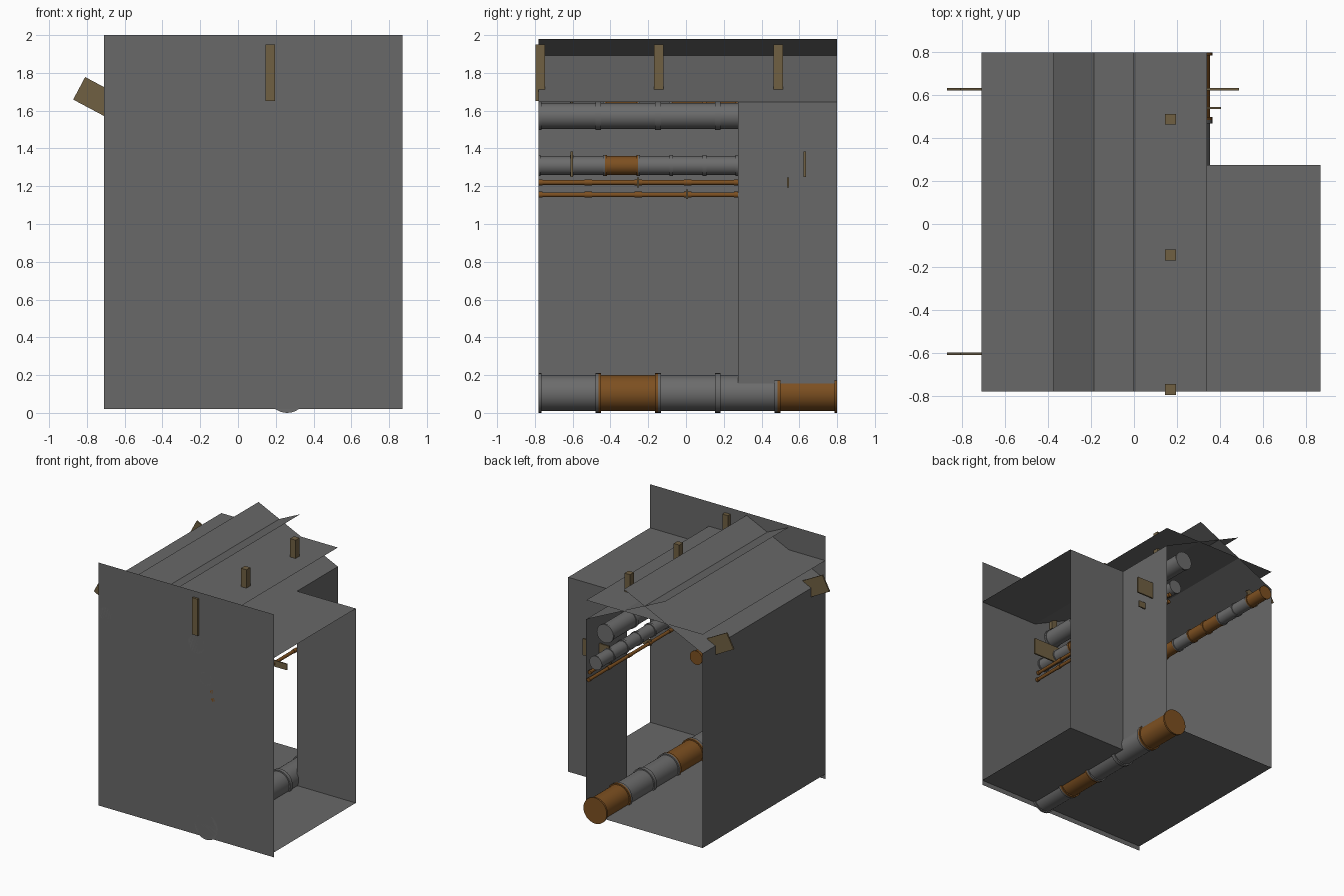
import bpy, bmesh, math
from mathutils import Matrix, Vector

if "Cube" in bpy.data.objects:
    bpy.data.objects.remove(bpy.data.objects["Cube"])


def material(name, rgb):
    m = bpy.data.materials.new(name)
    m.diffuse_color = (*rgb, 1)
    m.use_nodes = True
    m.node_tree.nodes["Principled BSDF"].inputs["Base Color"].default_value = m.diffuse_color
    return m


GRAY = material("panel gray", (0.138, 0.138, 0.138))
STEEL = material("pipe gray", (0.15, 0.15, 0.15))
RUST = material("rust brown", (0.205, 0.08, 0.015))
WOOD = material("bracket tan", (0.16, 0.115, 0.055))
Y0, Y1, YC = -0.78, 0.80, 0.275      # front, back, alcove corner
XL, XI, XR = -0.71, 0.34, 0.87       # left wall, inner wall, right edge
FLOOR, EAVE = 0.06, 1.645


def finish(name, bm, mats):
    me = bpy.data.meshes.new(name)
    bm.to_mesh(me)
    bm.free()
    for m in mats:
        me.materials.append(m)
    ob = bpy.data.objects.new(name, me)
    bpy.context.collection.objects.link(ob)
    return ob


def sheet(name, pts):
    bm = bmesh.new()
    bm.faces.new([bm.verts.new(p) for p in pts])
    return finish(name, bm, [GRAY])


def strip(name, x0, z0, x1, z1, y0=Y0, y1=Y1):
    """Sheet running along y between two points of the cross-section."""
    return sheet(name, [(x0, y0, z0), (x1, y0, z1), (x1, y1, z1), (x0, y1, z0)])


def box(name, center, size, tilt=0):
    bm = bmesh.new()
    bmesh.ops.create_cube(bm, size=1)
    m = Matrix.Translation(Vector(center)) @ Matrix.Rotation(tilt, 4, 'Y') @ Matrix.Diagonal((*size, 1))
    bmesh.ops.transform(bm, matrix=m, verts=bm.verts)
    return finish(name, bm, [WOOD])


def pipe(name, x, z, r, flange, hw, count, rusty, sides=32):
    """Flanged pipe along y made of equal segments, some of them rusty."""
    bm = bmesh.new()
    step = (Y1 - Y0) / count
    prev = None
    for i in range(count):
        a, b = Y0 + i * step, Y0 + (i + 1) * step
        mat = 1 if i in rusty else 0
        stations = [(a, flange), (a + hw, flange), (a + hw, r),
                    (b - hw, r), (b - hw, flange), (b, flange)]
        if prev:
            stations = stations[1:]
        for y, rad in stations:
            ring = [bm.verts.new((x + rad * math.cos(t * math.tau / sides), y,
                                  z + rad * math.sin(t * math.tau / sides))) for t in range(sides)]
            if prev:
                for k in range(sides):
                    n = (k + 1) % sides
                    f = bm.faces.new((prev[k], ring[k], ring[n], prev[n]))
                    f.material_index = mat
            else:
                bm.faces.new(ring).material_index = mat
            prev = ring
    bm.faces.new(prev[::-1]).material_index = mat
    bmesh.ops.recalc_face_normals(bm, faces=bm.faces)
    ob = finish(name, bm, [STEEL, RUST])
    bpy.ops.object.select_all(action='DESELECT')
    ob.select_set(True)
    bpy.context.view_layer.objects.active = ob
    bpy.ops.object.shade_smooth_by_angle(angle=math.radians(30))
    return ob


# Walls and floor
sheet("front_wall", [(XL, Y0, 0.02), (XR, Y0, 0.02), (XR, Y0, 2), (XL, Y0, 2)])
strip("left_wall", XL, EAVE, XL, FLOOR)
strip("inner_wall", XI, FLOOR, XI, EAVE, YC, Y1)
sheet("alcove_wall", [(XR, YC, FLOOR), (XI, YC, FLOOR), (XI, YC, EAVE), (XR, YC, EAVE)])
sheet("floor", [(XL, Y0, FLOOR), (XR, Y0, FLOOR), (XR, YC, FLOOR),
                (XI, YC, FLOOR), (XI, Y1, FLOOR), (XL, Y1, FLOOR)])

# Ceiling: flat sheets and two crossing slopes
strip("alcove_ceiling", XI, EAVE, XR, EAVE, Y0, YC)
strip("flat_ceiling", XL, 1.80, XI, 1.80)
strip("left_slope", XL, EAVE, 0.0, 1.98)
strip("right_slope", -0.375, 1.98, XI, EAVE)

# Flanged pipes
pipe("floor_pipe", 0.26, 0.105, 0.095, 0.105, 0.015, 5, {1, 4})
pipe("ceiling_pipe", 0.17, 1.572, 0.069, 0.075, 0.015, 5, set())
pipe("middle_pipe", 0.255, 1.31, 0.05, 0.056, 0.01, 9, {2})
pipe("left_pipe", -0.65, 1.595, 0.05, 0.056, 0.01, 9, {2, 4, 5, 8})

# Thin pipes
pipe("upper_thin_pipe", 0.31, 1.22, 0.013, 0.016, 0.02, 6, set(range(6)), 16)
pipe("lower_thin_pipe", 0.32, 1.155, 0.013, 0.016, 0.02, 6, set(range(6)), 16)

# Roof posts
for i, y in enumerate((-0.772, -0.145, 0.488)):
    box(f"roof_post_{i}", (0.17, y, 1.80), (0.05, 0.05, 0.30))

# Pipe brackets
for i, y in enumerate((-0.605, 0.628)):
    box(f"left_bracket_{i}", (-0.735, y, 1.662), (0.24, 0.012, 0.135), math.radians(28))
    box(f"middle_bracket_{i}", (0.37, y, 1.317), (0.24, 0.012, 0.135))
for i, y in enumerate((-0.255, 0.54)):
    box(f"upper_small_bracket_{i}", (0.35, y, 1.22), (0.11, 0.01, 0.052))
box("lower_small_bracket", (0.375, 0.005, 1.157), (0.13, 0.01, 0.05))
